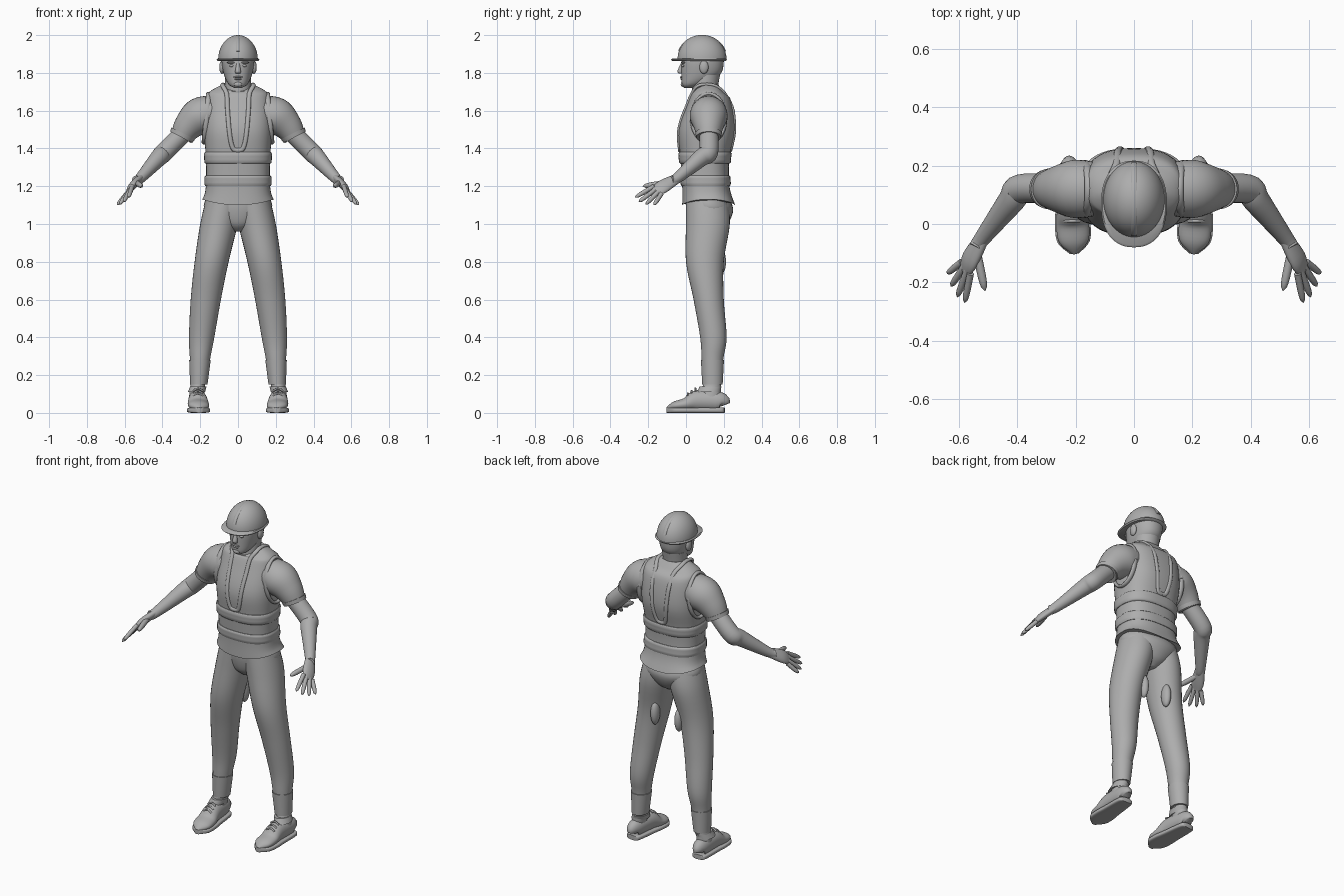
import bpy, bmesh, math
from mathutils import Vector

if "Cube" in bpy.data.objects:
    bpy.data.objects.remove(bpy.data.objects["Cube"])

COLOUR = (.42, .42, .42, 1)
grey = bpy.data.materials.new("plain_grey")
grey.use_nodes = True
grey.diffuse_color = COLOUR
grey.node_tree.nodes["Principled BSDF"].inputs["Base Color"].default_value = COLOUR

X, Y = Vector((1, 0, 0)), Vector((0, 1, 0))


def smooth(rows, steps):
    """Catmull-Rom interpolation of a list of equal-length rows."""
    last = len(rows) - 1
    result = []
    for i in range(last):
        before, start, end, after = (rows[min(max(i + offset, 0), last)] for offset in (-1, 0, 1, 2))
        for step in range(steps):
            t = step / steps
            result.append([b + t / 2 * (c - a + t * (2 * a - 5 * b + 4 * c - d + t * (3 * (b - c) + d - a)))
                           for a, b, c, d in zip(before, start, end, after)])
    return result + [list(rows[last])]


def rounded(value, power):
    return math.copysign(abs(value) ** (2 / power), value)


def turn(count, span=math.tau):
    """Evenly spaced angles from zero to the span."""
    return [span * i / count for i in range(count + 1)]


def loft(name, rows, side=None, power=2, steps=5, segments=32, mirror=False, bend=None):
    """Skin rings (x, y, z, radius, optional second radius); level unless a side vector is given."""
    rows = smooth(rows, steps)
    centres = [Vector(row[:3]) for row in rows]
    bm = bmesh.new()
    rings = []
    u, v = X, Y
    for i, (row, centre) in enumerate(zip(rows, centres)):
        if side is not None:
            u = side if i == 0 else u
            tangent = (centres[min(i + 1, len(rows) - 1)] - centres[max(i - 1, 0)]).normalized()
            u = (u - tangent * u.dot(tangent)).normalized()
            v = tangent.cross(u)
        wide, deep = max(row[3], .001), max(row[-1], .001)
        points = [centre + u * wide * rounded(math.cos(a), power) + v * deep * rounded(math.sin(a), power)
                  for a in turn(segments)[:-1]]
        rings.append([bm.verts.new(bend(p) if bend else p) for p in points])
    for lower, upper in zip(rings, rings[1:]):
        for s in range(segments):
            after = (s + 1) % segments
            bm.faces.new((lower[s], lower[after], upper[after], upper[s]))
    bm.faces.new(rings[0])
    bm.faces.new(rings[-1])
    bmesh.ops.recalc_face_normals(bm, faces=bm.faces)
    mesh = bpy.data.meshes.new(name)
    bm.to_mesh(mesh)
    bm.free()
    mesh.polygons.foreach_set("use_smooth", [True] * len(mesh.polygons))
    mesh.set_sharp_from_angle(angle=math.radians(50))
    mesh.materials.append(grey)
    part = bpy.data.objects.new(name, mesh)
    bpy.context.collection.objects.link(part)
    if mirror:
        part.modifiers.new("mirror", 'MIRROR').use_mirror_merge = False


def centred(rows):
    """Turn (z, half width, front y, back y) into rings on the middle plane."""
    return [(0, (front + back) / 2, z, half, (back - front) / 2) for z, half, front, back in rows]


def blob(name, centre, radii, mirror=False):
    x, y, z = centre
    wide, deep, tall = radii
    rows = [(x, y, z - tall * math.cos(a), wide * math.sin(a), deep * math.sin(a)) for a in turn(12, math.pi)]
    loft(name, rows, steps=1, segments=20, mirror=mirror)


def tube(name, points, wide, deep, side, mirror=False):
    loft(name, [(*p, wide, deep) for p in points], side, steps=3, segments=12, mirror=mirror)


# Vest body
VEST_POWER = 2.5
vest = centred([(1.1, .19, -.02, .26), (1.2, .17, -.02, .23), (1.35, .17, -.03, .23), (1.5, .18, -.04, .26),
                (1.65, .17, .01, .24), (1.7, .15, .03, .2), (1.74, .08, .03, .17)])
vest_rings = smooth(vest, 20)


def vest_ring(z):
    return min(vest_rings, key=lambda ring: abs(ring[2] - z))


def on_vest(x, z, direction):
    _, middle, _, half, depth = vest_ring(z)
    reach = 1 - min(abs(x) / half, 1) ** VEST_POWER
    return (x, middle + direction * depth * reach ** (1 / VEST_POWER), z)


def shape_vest(point):
    # raise the hem at the hips and dip the collar at the throat
    hem = max(0, 1 - (point.z - 1.1) / .06) * (point.x / .19) ** 2
    throat = max(0, point.z - 1.69) * min(max(1.4 - 14 * point.y, 0), 1)
    return point + Vector((0, 0, .03 * hem - .8 * throat))


loft("vest", vest, power=VEST_POWER, segments=48, bend=shape_vest)

# Raised bands round the waist
for name, low, high in (("lower_band", 1.2, 1.26), ("upper_band", 1.32, 1.38)):
    rows = []
    for i in range(7):
        _, middle, z, half, depth = vest_ring(low + (high - low) * i / 6)
        grow = .003 if i in (0, 6) else .009
        rows.append((0, middle, z, half + grow, depth + grow))
    loft(name, rows, power=VEST_POWER, steps=1, segments=48)

# Neck trim: a U at the front, over the shoulders, and a U at the back
u_shape = [(.06 * s ** .25, 1.39 + .3 * s) for s in [(i / 8) ** 2 for i in range(9)]]
over_shoulder = [(.08, .06, 1.73), (.08, .11, 1.74), (.08, .16, 1.73)]
trim = [on_vest(x, z, -1) for x, z in u_shape] + over_shoulder
trim += [on_vest(x, z, 1) for x, z in reversed(u_shape)]
tube("neck_trim", trim, .008, .012, Y, mirror=True)

# Armhole trim
armhole = [(.167 - .012 * math.sin(a), .12 + .09 * math.cos(a), 1.56 + .13 * math.sin(a)) for a in turn(16)]
tube("armhole_trim", armhole, .014, .009, X, mirror=True)

# Sleeves and bare arms
loft("sleeves", [(.12, .12, 1.59, .09), (.2, .12, 1.57, .1), (.26, .12, 1.52, .08), (.3, .12, 1.46, .06)],
     Y, mirror=True)
loft("sleeve_hems", [(.29, .12, 1.48, .07), (.3, .12, 1.46, .066)], Y, mirror=True)
loft("arms", [(.28, .12, 1.49, .05), (.39, .12, 1.38, .05), (.42, .08, 1.35, .046), (.52, -.05, 1.24, .028),
              (.54, -.08, 1.23, .026)], Y, mirror=True)

# Hands
first_knuckle, last_knuckle = Vector((.56, -.17, 1.2)), Vector((.59, -.13, 1.16))
first_tip, last_tip = Vector((.58, -.27, 1.14)), Vector((.64, -.17, 1.1))
spread = last_knuckle - first_knuckle
loft("palms", [(.52, -.05, 1.24, .028, .02), (.56, -.12, 1.2, .04, .02), (.58, -.16, 1.17, .03, .01)],
     spread, mirror=True)


def digit(name, root, tip, radius):
    rows = []
    for i in range(11):
        t = i / 10
        rows.append((*root.lerp(tip, t), radius * (1 - t ** 6) ** .5))
    loft(name, rows, spread, steps=1, segments=14, mirror=True)


for i, name in enumerate(("index_fingers", "middle_fingers", "ring_fingers", "little_fingers")):
    t = i / 3
    root = first_knuckle.lerp(last_knuckle, t)
    tip = root.lerp(first_tip.lerp(last_tip, t), 1 + .2 * math.sin(math.pi * t))
    digit(name, root, tip, .012)
digit("thumbs", Vector((.54, -.09, 1.22)), Vector((.51, -.23, 1.2)), .015)

# Hips and trouser legs
loft("hips", centred([(1.16, .16, 0, .21), (1.08, .18, 0, .25), (1, .11, .02, .22), (.96, .03, .06, .17)]))


def leg_ring(z, y, wide, deep, grow=0):
    return (.21 - .11 * z ** 2, y, z, wide + grow, deep + grow)


ankle = [(.28, .14, .053, .057), (.15, .14, .042, .05)]
leg = [(1.13, .11, .1, .11), (1, .116, .1, .116), (.8, .1, .09, .1), (.6, .12, .08, .08), (.4, .145, .067, .07)]
loft("trouser_legs", [leg_ring(*row) for row in leg + ankle], mirror=True)
loft("trouser_cuffs", [leg_ring(*row, grow=.004) for row in ankle], mirror=True)
blob("thigh_patches", (.08, .18, .8), (.024, .032, .07), mirror=True)

# Shoes: (y, top, half width) from heel to toe
shoe = [(.2, .08, .02), (.18, .12, .04), (.06, .13, .05), (0, .09, .056), (-.06, .07, .05), (-.1, .04, .01)]
uppers, soles = [], []
for y, top, half in shoe:
    x = .21 + .06 * y
    uppers.append((x, y, top / 2, half, top / 2 - .01))
    soles.append((x, y * 1.02, .014, half + .005, .014))
loft("shoe_uppers", uppers, X, mirror=True)
loft("shoe_soles", soles, X, power=4, mirror=True)
loft("socks", [(.21, .14, .17, .038, .045), (.22, .13, .08, .04, .055)], mirror=True)
loft("shoe_collars", [(.21, .13, .14, .043, .058), (.22, .12, .11, .046, .062)], mirror=True)
for i in range(3):
    y, z = .05 - .02 * i, .13 - .013 * i
    lace = [(.212 + .026 * s, y, z - .014 * s * s) for s in (-1, 0, 1)]
    tube(f"shoe_laces_{i + 1}", lace, .005, .005, Y, mirror=True)

# Neck and head
loft("neck", [(0, .11, 1.62, .075), (0, .1, 1.7, .068), (0, .11, 1.79, .07)])
loft("head", centred([(1.72, .02, -.01, .03), (1.74, .05, -.022, .09), (1.79, .074, -.025, .18),
                      (1.86, .087, -.024, .2), (1.91, .08, -.01, .19)]), power=2.2)
loft("nose", [(0, -.02, 1.85, .008), (0, -.03, 1.81, .015), (0, -.026, 1.797, .012)], segments=16)
blob("upper_lip", (0, -.022, 1.778), (.024, .009, .005))
blob("lower_lip", (0, -.021, 1.768), (.02, .009, .006))
blob("chin", (0, -.016, 1.74), (.022, .012, .014))
blob("brows", (.034, -.014, 1.855), (.024, .012, .006), mirror=True)
blob("eyes", (.033, -.014, 1.838), (.013, .01, .007), mirror=True)
blob("ears", (.085, .095, 1.83), (.014, .024, .035), mirror=True)

# Safety helmet
RIM, DOME, MIDDLE = 1.87, .13, .085
shell = [(0, MIDDLE, RIM + DOME * math.sin(a), .105 * math.cos(a), DOME * math.cos(a))
         for a in turn(14, math.pi / 2)]
loft("helmet_shell", shell, steps=1, segments=48)
loft("helmet_brim", centred([(RIM - .007, .108, -.072, .21), (RIM, .113, -.08, .217), (RIM + .007, .108, -.072, .21)]),
     power=2.3, steps=1, segments=48)
ridge = [(0, MIDDLE - DOME * math.cos(a), RIM + (DOME - .004) * math.sin(a)) for a in turn(18, math.pi)[2:-2]]
tube("helmet_ridge", ridge, .011, .005, X)
